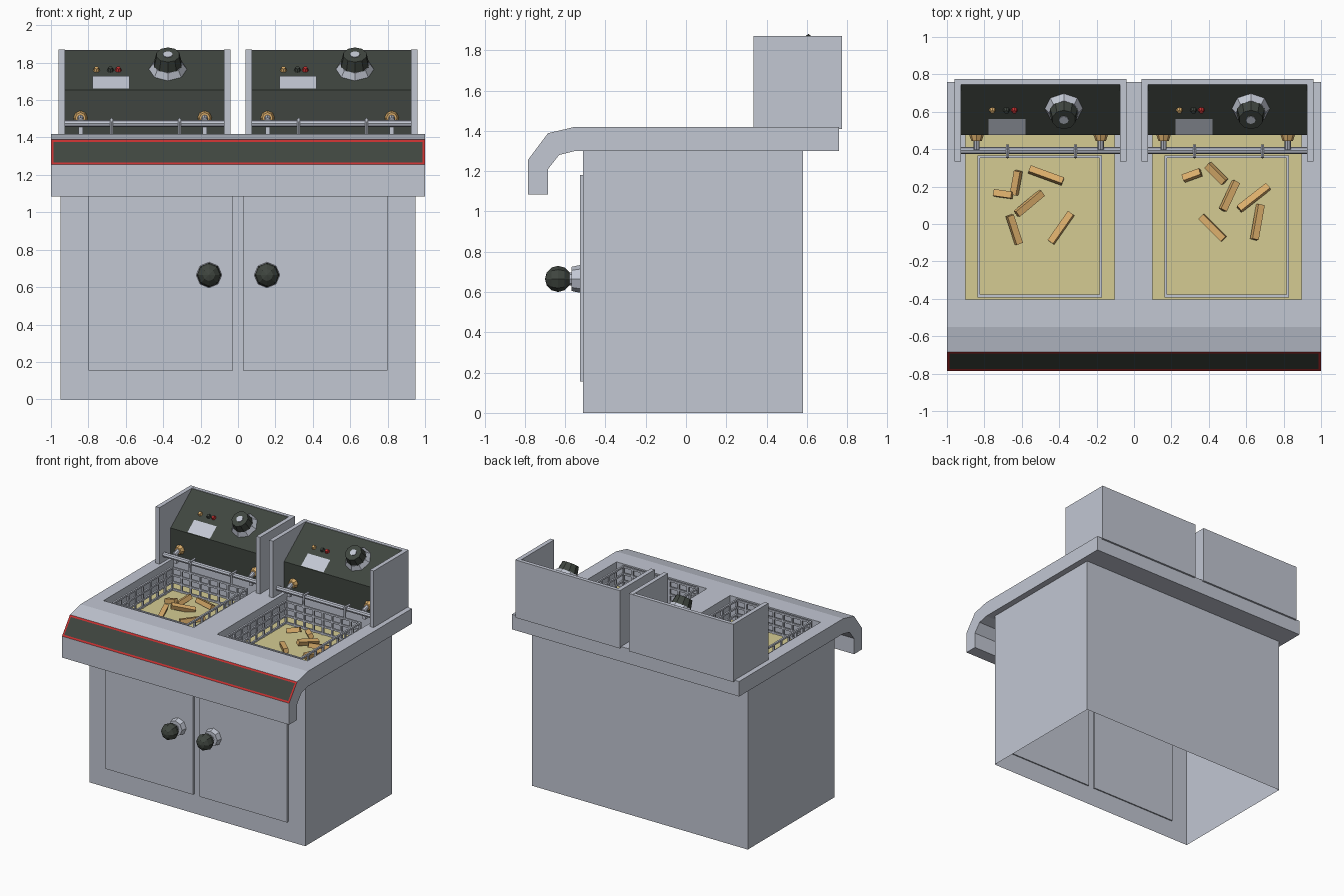
import bpy, bmesh, math, random
from mathutils import Matrix, Vector, Euler

cube = bpy.data.objects.get("Cube")
if cube:
    bpy.data.objects.remove(cube, do_unlink=True)
random.seed(4)


def material(name, r, g, b):
    m = bpy.data.materials.new(name)
    m.use_nodes = True
    m.diffuse_color = (r, g, b, 1)
    m.node_tree.nodes["Principled BSDF"].inputs["Base Color"].default_value = (r, g, b, 1)
    return m


steel = material("steel", .54, .57, .65)
dark = material("dark_panel", .05, .06, .05)
red = material("red_trim", .56, .03, .03)
oil = material("cooking_oil", .66, .6, .29)
golden = material("golden", .72, .43, .15)


def finish(bm, name, *mats):
    mesh = bpy.data.meshes.new(name)
    bm.to_mesh(mesh)
    bm.free()
    ob = bpy.data.objects.new(name, mesh)
    bpy.context.collection.objects.link(ob)
    for m in mats:
        mesh.materials.append(m)
    return ob


def box(bm, x, y, z):
    """Add a block from three (low, high) ranges."""
    mid = Vector([sum(r) / 2 for r in (x, y, z)])
    size = [r[1] - r[0] for r in (x, y, z)]
    mat = Matrix.Translation(mid) @ Matrix.Diagonal((*size, 1))
    return bmesh.ops.create_cube(bm, size=1, matrix=mat)["verts"]


def rod(bm, a, b, r1, r2=None, sides=8):
    """Add a cylinder or cone from point a to point b."""
    a, b = Vector(a), Vector(b)
    rot = (b - a).to_track_quat("Z", "Y").to_matrix().to_4x4()
    bmesh.ops.create_cone(bm, cap_ends=True, segments=sides, radius1=r1,
                          radius2=r1 if r2 is None else r2, depth=(b - a).length,
                          matrix=Matrix.Translation((a + b) / 2) @ rot)


def extrude_profile(points, x0, x1):
    """Extrude a (y, z) outline along x."""
    bm = bmesh.new()
    face = bm.faces.new([bm.verts.new((x0, y, z)) for y, z in points])
    new = bmesh.ops.extrude_face_region(bm, geom=[face])["geom"]
    bmesh.ops.translate(bm, vec=(x1 - x0, 0, 0),
                        verts=[v for v in new if isinstance(v, bmesh.types.BMVert)])
    bmesh.ops.recalc_face_normals(bm, faces=bm.faces)
    return bm


def remove_faces(bm, *directions):
    bm.normal_update()
    doomed = [f for f in bm.faces if round(f.normal.z) in directions]
    bmesh.ops.delete(bm, geom=doomed, context="FACES")


# Cabinet shell, open underneath
bm = bmesh.new()
box(bm, (-.95, .95), (-.51, .58), (0, 1.31))
remove_faces(bm, 1, -1)
finish(bm, "cabinet", steel)

# Worktop with rolled front lip and a trimmed slanted face
bm = extrude_profile([(-.785, 1.085), (-.785, 1.255), (-.685, 1.388), (-.55, 1.42),
                      (.76, 1.42), (.76, 1.3), (-.55, 1.3), (-.63, 1.28),
                      (-.685, 1.21), (-.685, 1.085)], -1, 1)
bm.normal_update()
slant = [f for f in bm.faces if f.normal.y < -.5 and .4 < f.normal.z < .9 and f.calc_center_median().y < -.7]
rim = bmesh.ops.inset_individual(bm, faces=slant, thickness=.02)["faces"]
for f in rim:
    f.material_index = 1
for f in slant:
    f.material_index = 2
worktop = finish(bm, "worktop", steel, red, dark)

# Cut the two fryer wells
HOLE_X, HOLE_Y = (-.4, .395), (-.405, .475)
UNITS = {"right": -.5, "left": .5}
bm = bmesh.new()
for cx in UNITS.values():
    box(bm, [cx + v for v in HOLE_X], HOLE_Y, (1.1, 1.6))
cutter = finish(bm, "well_cutter", steel)
cutter.hide_render = True
mod = worktop.modifiers.new("wells", "BOOLEAN")
mod.operation, mod.solver, mod.object = "DIFFERENCE", "EXACT", cutter
bpy.context.view_layer.objects.active = worktop
bpy.ops.object.modifier_apply(modifier=mod.name)
bpy.data.objects.remove(cutter, do_unlink=True)

# Doors and their round handles
for side, s in (("right", -1), ("left", 1)):
    bm = bmesh.new()
    box(bm, sorted((s * .028, s * .8)), (-.527, -.5), (.155, 1.18))
    finish(bm, side + "_door", steel)
    x, z = s * .155, .665
    bm = bmesh.new()
    rod(bm, (x, -.52, z), (x, -.568, z), .07, .06)
    rod(bm, (x, -.56, z), (x, -.6, z), .032)
    finish(bm, side + "_handle_base", steel)
    bm = bmesh.new()
    bmesh.ops.create_uvsphere(bm, u_segments=8, v_segments=6, radius=.065,
                              matrix=Matrix.Translation((x, -.635, z)) @ Matrix.Rotation(math.pi / 2, 4, "X"))
    finish(bm, side + "_handle_knob", dark)

# Slanted control surface frame
LOW, HIGH = Vector((0, .475, 1.655)), Vector((0, .745, 1.865))
UP = (HIGH - LOW).normalized()
OUT = Vector((0, -UP.z, UP.y))


def on_panel(x, t, h):
    return LOW + UP * t + OUT * h + Vector((x, 0, 0))


# Chips: x, y from the unit centre, length, heading in degrees
CHIPS = {
    "right": [(-.13, .22, .13, 80), (.03, .26, .19, -20), (-.2, .16, .1, -8),
              (-.06, .11, .18, 40), (-.14, -.03, .16, -72), (.11, -.02, .19, 55)],
    "left": [(-.19, .26, .1, 20), (-.06, .27, .13, -45), (.01, .15, .17, 65),
             (.14, .14, .2, 38), (-.08, -.02, .17, -45), (.16, .01, .19, 80)],
}
OIL_Z, RIM_Z = 1.23, 1.41

for side, cx in UNITS.items():
    # Well and oil
    bm = bmesh.new()
    hole = [cx + v for v in HOLE_X]
    box(bm, hole, HOLE_Y, (1.2, 1.31))
    remove_faces(bm, 1)
    finish(bm, side + "_well", steel)
    bm = bmesh.new()
    box(bm, hole, HOLE_Y, (1.21, OIL_Z))
    finish(bm, side + "_oil", oil)

    # Wire basket
    bm = bmesh.new()
    x0, x1, y0, y1, w = cx - .33, cx + .322, -.385, .36, .007
    for i in range(4):
        z = OIL_Z + .01 + (RIM_Z - OIL_Z - .01) * i / 3
        for y in (y0, y1):
            box(bm, (x0 - w, x1 + w), (y - w, y + w), (z - w, z + w))
        for x in (x0, x1):
            box(bm, (x - w, x + w), (y0, y1), (z - w, z + w))
    for i in range(9):
        x, y = x0 + (x1 - x0) * i / 8, y0 + (y1 - y0) * i / 8
        for py in (y0, y1):
            box(bm, (x - w, x + w), (py - w, py + w), (OIL_Z, RIM_Z))
        for px in (x0, x1):
            box(bm, (px - w, px + w), (y - w, y + w), (OIL_Z, RIM_Z))
    for dx in (-.176, .187):
        rod(bm, (cx + dx, .36, 1.4), (cx + dx, .365, 1.5), .01, sides=6)
        rod(bm, (cx + dx, .355, 1.495), (cx + dx, .425, 1.495), .01, sides=6)
    finish(bm, side + "_basket", steel)

    # Chips resting in the basket
    bm = bmesh.new()
    for x, y, length, deg in CHIPS[side]:
        tilt = random.uniform(-.3, .3)
        rot = Euler((random.uniform(-.5, .5), tilt, math.radians(deg))).to_matrix().to_4x4()
        place = Matrix.Translation((cx + x, y, OIL_Z + .025))
        bmesh.ops.create_cube(bm, size=1, matrix=place @ rot @ Matrix.Diagonal((length, .036, .036, 1)))
    finish(bm, side + "_chips", golden)

    # Control housing: side walls and back
    bm = bmesh.new()
    for a, b in ((-.46, -.426), (.426, .46)):
        box(bm, (cx + a, cx + b), (.335, .775), (1.41, 1.87))
    box(bm, (cx - .45, cx + .45), (.745, .775), (1.41, 1.869))
    finish(bm, side + "_housing", steel)
    bm = extrude_profile([(.475, 1.41), LOW.yz, HIGH.yz, (.745, 1.41)], cx - .43, cx + .43)
    finish(bm, side + "_control_panel", dark)

    # Dial
    dial = cx + .125
    bm = bmesh.new()
    rod(bm, on_panel(dial, .18, -.01), on_panel(dial, .18, .035), .108, .08)
    rod(bm, on_panel(dial, .18, .09), on_panel(dial, .18, .101), .026)
    finish(bm, side + "_dial_base", steel)
    bm = bmesh.new()
    rod(bm, on_panel(dial, .18, .03), on_panel(dial, .18, .097), .078, .064, 10)
    finish(bm, side + "_dial", dark)

    # Label plate on the slope
    bm = bmesh.new()
    corners = [(-.277, .004), (-.08, .004), (-.08, .112), (-.277, .112)]
    bm.faces.new([bm.verts.new(on_panel(cx + x, t, .005)) for x, t in corners])
    finish(bm, side + "_label_plate", steel)

    # Indicator lamps
    for name, dx, mat in (("amber", -.257, golden), ("black", -.182, dark), ("red", -.14, red)):
        bm = bmesh.new()
        rod(bm, on_panel(cx + dx, .17, -.005), on_panel(cx + dx, .17, .018), .02, .011)
        finish(bm, f"{side}_{name}_lamp", mat)

    # Hanging rail with brass fittings
    bm = bmesh.new()
    rod(bm, (cx - .43, .393, 1.475), (cx + .43, .393, 1.475), .019)
    brass = bmesh.new()
    for dx in (-.342, .322):
        x = cx + dx
        rod(brass, (x, .48, 1.505), (x, .445, 1.505), .04, .028)
        rod(bm, (x, .45, 1.505), (x, .4, 1.49), .017)
        box(bm, (x - .012, x + .012), (.41, .435), (1.42, 1.5))
    finish(bm, side + "_rail", steel)
    finish(brass, side + "_rail_fittings", golden)
